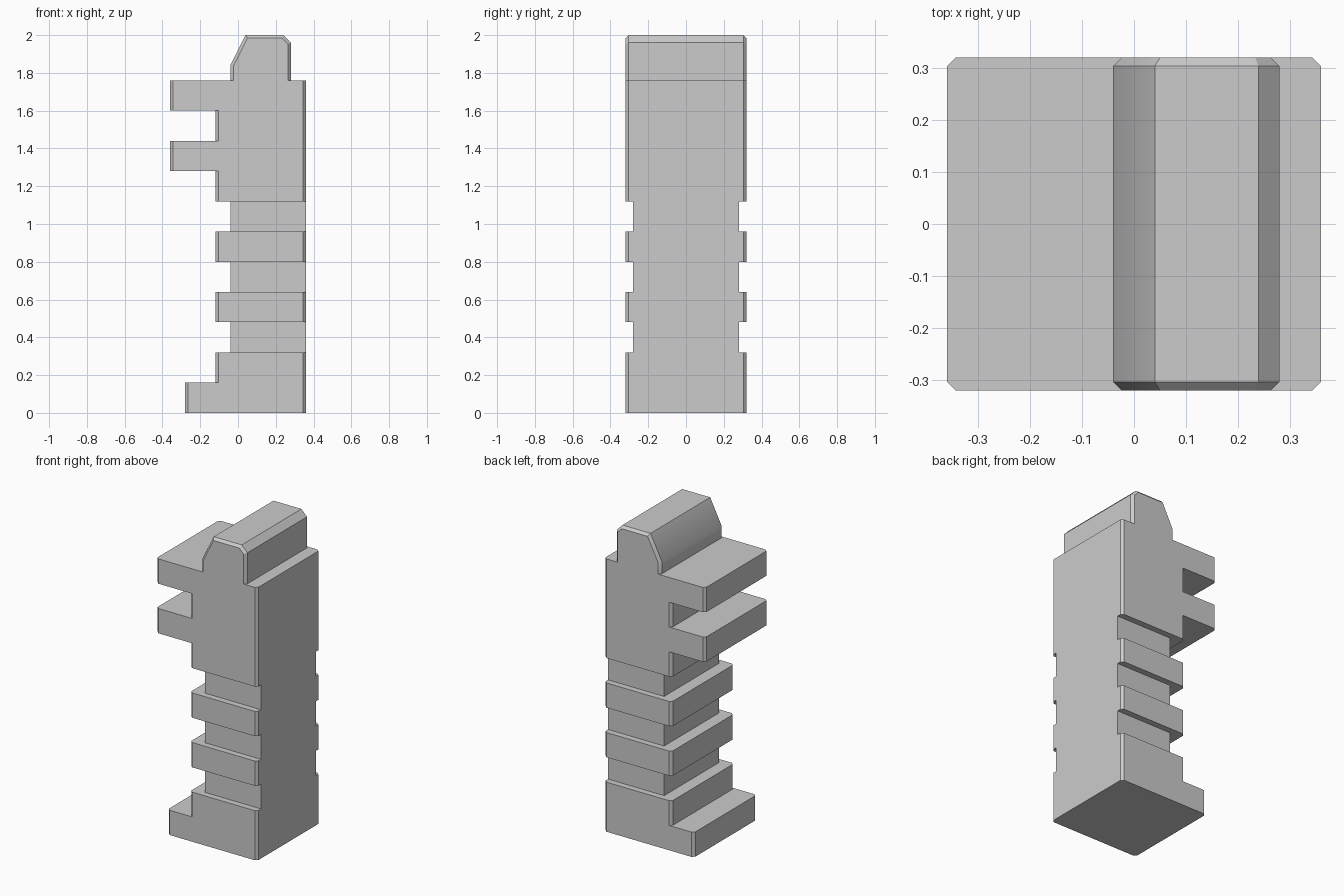
import bpy, bmesh, math

if "Cube" in bpy.data.objects:
    bpy.data.objects.remove(bpy.data.objects["Cube"])

CHAMFER = 0.016
HALF_DEPTH = 0.32


def inset(profile, c):
    """Inset a counter-clockwise (x, z) profile; horizontal ledges stay put, the crown moves."""
    count = len(profile)
    normals, offsets = [], []
    for i, (x0, z0) in enumerate(profile):
        x1, z1 = profile[(i + 1) % count]
        length = math.hypot(x1 - x0, z1 - z0)
        normals.append((-(z1 - z0) / length, (x1 - x0) / length))
        ledge = abs(z1 - z0) < 1e-6 and z0 < 1.9
        offsets.append(0 if ledge else c)
    result = []
    for i, (x, z) in enumerate(profile):
        (ax, az), (bx, bz) = normals[i - 1], normals[i]
        oa, ob = offsets[i - 1], offsets[i]
        det = ax * bz - az * bx
        result.append((x + (oa * bz - ob * az) / det, z + (ax * ob - bx * oa) / det))
    return result


def prism(name, profile, half=HALF_DEPTH, c=CHAMFER):
    """Extrude a side profile along y, chamfering its front and back outline."""
    if c:
        inner = inset(profile, c)
        sections = [(inner, -half), (profile, c - half), (profile, half - c), (inner, half)]
    else:
        sections = [(profile, -half), (profile, half)]
    bm = bmesh.new()
    loops = [[bm.verts.new((x, y, z)) for x, z in pts] for pts, y in sections]
    n = len(profile)
    for a, b in zip(loops, loops[1:]):
        for i in range(n):
            j = (i + 1) % n
            bm.faces.new((a[i], a[j], b[j], b[i]))
    bm.faces.new(loops[0])
    bm.faces.new(loops[-1])
    bmesh.ops.recalc_face_normals(bm, faces=bm.faces)
    mesh = bpy.data.meshes.new(name)
    bm.to_mesh(mesh)
    bm.free()
    obj = bpy.data.objects.new(name, mesh)
    bpy.context.collection.objects.link(obj)
    return obj


def rect(x0, x1, z0, z1):
    return [(x0, z0), (x1, z0), (x1, z1), (x0, z1)]


# Stepped foot
prism("foot", [(-0.28, 0), (0.36, 0), (0.36, 0.32), (-0.12, 0.32),
               (-0.12, 0.16), (-0.28, 0.16)])

# Recessed necks with wider grip rings between them
for i in range(3):
    z = 0.32 + 0.32 * i
    prism(f"neck_{i + 1}", rect(-0.04, 0.36, z, z + 0.16), half=0.28, c=0)
    if i < 2:
        prism(f"grip_ring_{i + 1}", rect(-0.12, 0.36, z + 0.16, z + 0.32))

# Head with two prongs and a sloped crown
head = prism("head", [
    (-0.12, 1.12), (0.36, 1.12), (0.36, 1.76), (0.28, 1.76), (0.28, 1.96),
    (0.24, 2.0), (0.04, 2.0), (-0.04, 1.84), (-0.04, 1.76), (-0.36, 1.76),
    (-0.36, 1.60), (-0.12, 1.60), (-0.12, 1.44), (-0.36, 1.44),
    (-0.36, 1.28), (-0.12, 1.28)])
bpy.context.view_layer.objects.active = head
head.select_set(True)
bpy.ops.object.shade_smooth_by_angle(angle=math.radians(30))
